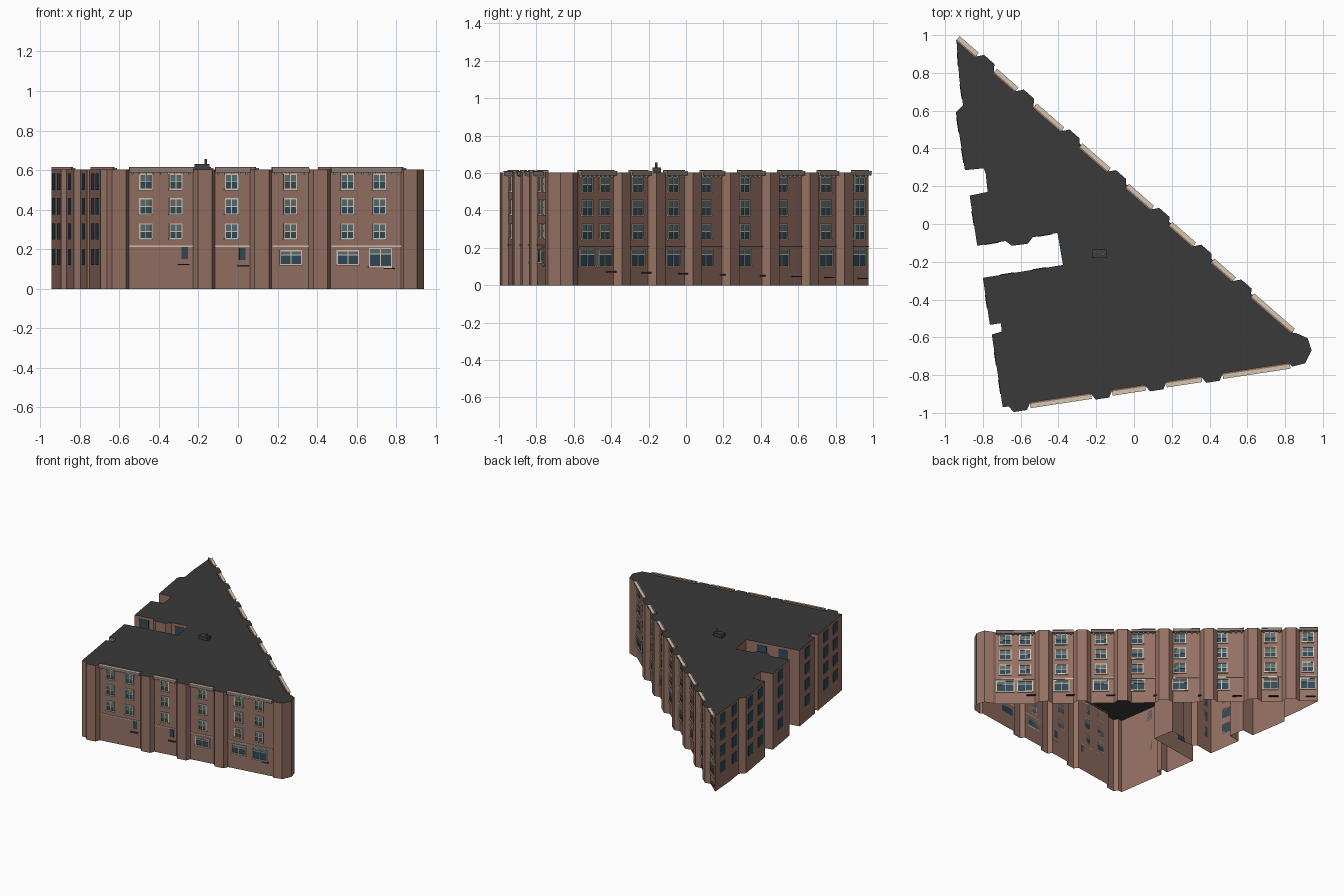
import bpy, bmesh
from mathutils import Vector

if "Cube" in bpy.data.objects:
    bpy.data.objects.remove(bpy.data.objects["Cube"])

def mat(name, r, g, b):
    m = bpy.data.materials.new(name)
    m.diffuse_color = (r, g, b, 1)
    m.use_nodes = True
    m.node_tree.nodes["Principled BSDF"].inputs["Base Color"].default_value = m.diffuse_color
    return m

BRICK = mat("brown brick", 0.30, 0.165, 0.125)
ROOF = mat("dark roof", 0.042, 0.042, 0.042)
CREAM = mat("cream trim", 0.66, 0.57, 0.44)
STONE = mat("grey cornice", 0.27, 0.22, 0.19)
GLASS = mat("dark blue glass", 0.032, 0.065, 0.095)
PALE = mat("pale upper glass", 0.10, 0.15, 0.17)
METAL = mat("grey metal", 0.15, 0.15, 0.15)
DARK = mat("dark ledge", 0.05, 0.05, 0.055)

parts = {}

def part(name, material):
    if name not in parts:
        parts[name] = (bmesh.new(), material)
    return parts[name][0]

class Wall:
    """Straight wall seen from outside: s runs along it, o points outwards."""
    def __init__(self, a, b):
        self.a, b = Vector(a), Vector(b)
        self.d = (b - self.a).normalized()
        self.n = Vector((self.d.y, -self.d.x))
        self.length = (b - self.a).length

    def at(self, s, o=0.0):
        p = self.a + self.d * s + self.n * o
        return (p.x, p.y)

    def sx(self, x):
        return (x - self.a.x) / self.d.x

    def sy(self, y):
        return (y - self.a.y) / self.d.y

    def bay(self, s, base, top, out):
        return [self.at(s - base), self.at(s - top, out), self.at(s + top, out), self.at(s + base)]

    def box(self, name, material, s0, s1, z0, z1, o0, o1):
        bm = part(name, material)
        ring = [self.at(s0, o1), self.at(s1, o1), self.at(s1, o0), self.at(s0, o0)]
        lo = [bm.verts.new((*p, z0)) for p in ring]
        hi = [bm.verts.new((*p, z1)) for p in ring]
        bm.faces.new(lo[::-1])
        bm.faces.new(hi)
        for i in range(4):
            j = (i + 1) % 4
            bm.faces.new((lo[i], lo[j], hi[j], hi[i]))

    # framed window: glass plates, surround, mullions and rail
    def window(self, name, s, w, z0, z1, mullions=1, rail=0.5):
        a, b, t = s - w / 2, s + w / 2, 0.006
        zr = z0 + (z1 - z0) * rail
        self.box(name + "_glass", GLASS, a, b, z0, zr, 0, 0.002)
        self.box(name + "_upper_glass", PALE, a, b, zr, z1, 0, 0.002)
        f = name + "_frames"
        self.box(f, CREAM, a - 0.003, b + 0.003, z0 - 0.003, z0 + t, 0, 0.009)
        self.box(f, CREAM, a, b, z1 - t, z1, 0, 0.007)
        self.box(f, CREAM, a, a + t, z0, z1, 0, 0.007)
        self.box(f, CREAM, b - t, b, z0, z1, 0, 0.007)
        self.box(f, CREAM, a, b, zr - 0.002, zr + 0.002, 0, 0.005)
        for i in range(mullions):
            c = a + w * (i + 1) / (mullions + 1)
            self.box(f, CREAM, c - 0.002, c + 0.002, z0, z1, 0, 0.005)

    # cornice, parapet, dentils and string course between two bays
    def section_trim(self, s0, s1, band_z):
        self.box("parapets", BRICK, s0, s1, 0.595, 0.615, -0.006, 0.004)
        self.box("cornices", STONE, s0, s1, 0.588, 0.606, 0, 0.022)
        self.box("cornice_caps", CREAM, s0, s1, 0.606, 0.610, 0.004, 0.026)
        n = max(3, int((s1 - s0) / 0.035))
        for i in range(n):
            c = s0 + (s1 - s0) * (i + 0.5) / n
            self.box("dentils", CREAM, c - 0.004, c + 0.004, 0.578, 0.588, 0, 0.014)
        self.box("string_courses", CREAM, s0, s1, band_z, band_z + 0.006, 0, 0.006)

FLOORS = [(0.25, 0.33), (0.375, 0.458), (0.50, 0.582)]

# footprint: west side with its courts, then street walls with bays
west = [(-0.94, 0.975), (-0.925, 0.77), (-0.905, 0.63), (-0.943, 0.59), (-0.895, 0.285),
        (-0.795, 0.295), (-0.785, 0.265), (-0.775, 0.17), (-0.87, 0.15), (-0.83, -0.115),
        (-0.68, -0.09), (-0.647, -0.115), (-0.563, -0.105), (-0.536, -0.07), (-0.405, -0.047),
        (-0.376, -0.217), (-0.80, -0.285), (-0.763, -0.534), (-0.705, -0.525), (-0.70, -0.57),
        (-0.753, -0.585), (-0.695, -0.97)]
front = Wall((-0.695, -0.971), (0.825, -0.74))
side = Wall((0.835, -0.575), (-0.94, 0.975))
corner = [(0.825, -0.74), (0.838, -0.755), (0.905, -0.738), (0.94, -0.67), (0.92, -0.605), (0.86, -0.578)]
front_bays = [front.sx(x) for x in (-0.607, -0.172, 0.115, 0.413)]
side_bays = [side.sx(x) for x in (0.571, 0.36, 0.137, -0.092, -0.338, -0.58, -0.79)]
outline = list(west)
for s in front_bays:
    outline += front.bay(s, 0.056, 0.036, 0.033)
outline += corner + [side.at(0)]
for s in side_bays:
    outline += side.bay(s, 0.064, 0.036, 0.036)

# open-bottomed brick shell and flat roof
bm = part("brick_walls", BRICK)
lo = [bm.verts.new((*p, 0)) for p in outline]
hi = [bm.verts.new((*p, 0.603)) for p in outline]
for i in range(len(outline)):
    j = (i + 1) % len(outline)
    bm.faces.new((lo[i], lo[j], hi[j], hi[i]))
bm = part("flat_roof", ROOF)
bm.faces.new([bm.verts.new((*p, 0.603)) for p in outline])

# street wall trim
edges = front_bays + [front.length + 0.056]
for a, b in zip(edges, edges[1:]):
    front.section_trim(a + 0.056, b - 0.056, 0.212)
edges = [-0.064] + side_bays + [side.length + 0.064]
for a, b in zip(edges, edges[1:]):
    side.section_trim(a + 0.064, b - 0.064, 0.205)

# front windows
for x in (-0.467, -0.315, -0.033, 0.265, 0.553, 0.715):
    for z0, z1 in FLOORS:
        front.window("front_window", front.sx(x), 0.068, z0, z1)
for x, w, z0, z1 in ((0.267, 0.115, 0.12, 0.195), (0.555, 0.115, 0.12, 0.195), (0.72, 0.118, 0.108, 0.207)):
    front.window("front_shop_window", front.sx(x), w, z0, z1, 1, 0.68)
for x, z0, z1 in ((-0.27, 0.15, 0.21), (0.022, 0.145, 0.205)):
    s = front.sx(x)
    front.box("front_door_panels", GLASS, s - 0.016, s + 0.016, z0, z1, 0, 0.004)
for x, z in ((-0.275, 0.12), (0.025, 0.113), (0.765, 0.10)):
    s = front.sx(x)
    front.box("entry_ledges", DARK, s - 0.028, s + 0.028, z, z + 0.006, 0, 0.015)

# long side windows
for i, y in enumerate((-0.53, -0.435, -0.26, -0.07, 0.105, 0.31, 0.51, 0.745, 0.925)):
    s = side.sy(y)
    for z0, z1 in FLOORS:
        side.window("side_window", s, 0.088, z0 - 0.005, z1)
    side.window("side_shop_window", s, 0.135 if i == 0 else 0.115, 0.10, 0.195, 1, 0.68)
for i, y in enumerate((-0.405, -0.215, -0.02, 0.205, 0.42, 0.585, 0.76, 0.94)):
    s, z = side.sy(y), 0.068 - i * 0.005
    side.box("entry_ledges", DARK, s - 0.035, s + 0.035, z, z + 0.007, 0, 0.015)

# plain windows on the west side and courts: (wall index, positions along it)
for i, spots in ((0, (0.5,)), (1, (0.5,)), (3, (0.22, 0.75)), (8, (0.45,)), (9, (0.5,)), (13, (0.5,)),
                 (15, (0.3, 0.7)), (16, (0.5,)), (20, (0.33, 0.72))):
    w = Wall(west[i], west[i + 1])
    for f in spots:
        for z0, z1 in [(0.12, 0.20)] + FLOORS:
            c = w.length * f
            w.box("west_windows", GLASS, c - 0.038, c + 0.038, z0, z1, 0, 0.003)

# roof vent and pipe
vent = Wall((-0.22, -0.18), (-0.145, -0.18))
vent.box("roof_vent", DARK, 0, 0.075, 0.603, 0.63, -0.045, 0)
bm = part("vent_pipe", METAL)
ret = bmesh.ops.create_cone(bm, cap_ends=True, segments=8, radius1=0.007, radius2=0.007, depth=0.03)
bmesh.ops.translate(bm, verts=ret["verts"], vec=(-0.163, -0.16, 0.642))

for name, (bm, material) in parts.items():
    me = bpy.data.meshes.new(name)
    bm.to_mesh(me)
    bm.free()
    me.materials.append(material)
    bpy.context.collection.objects.link(bpy.data.objects.new(name, me))
